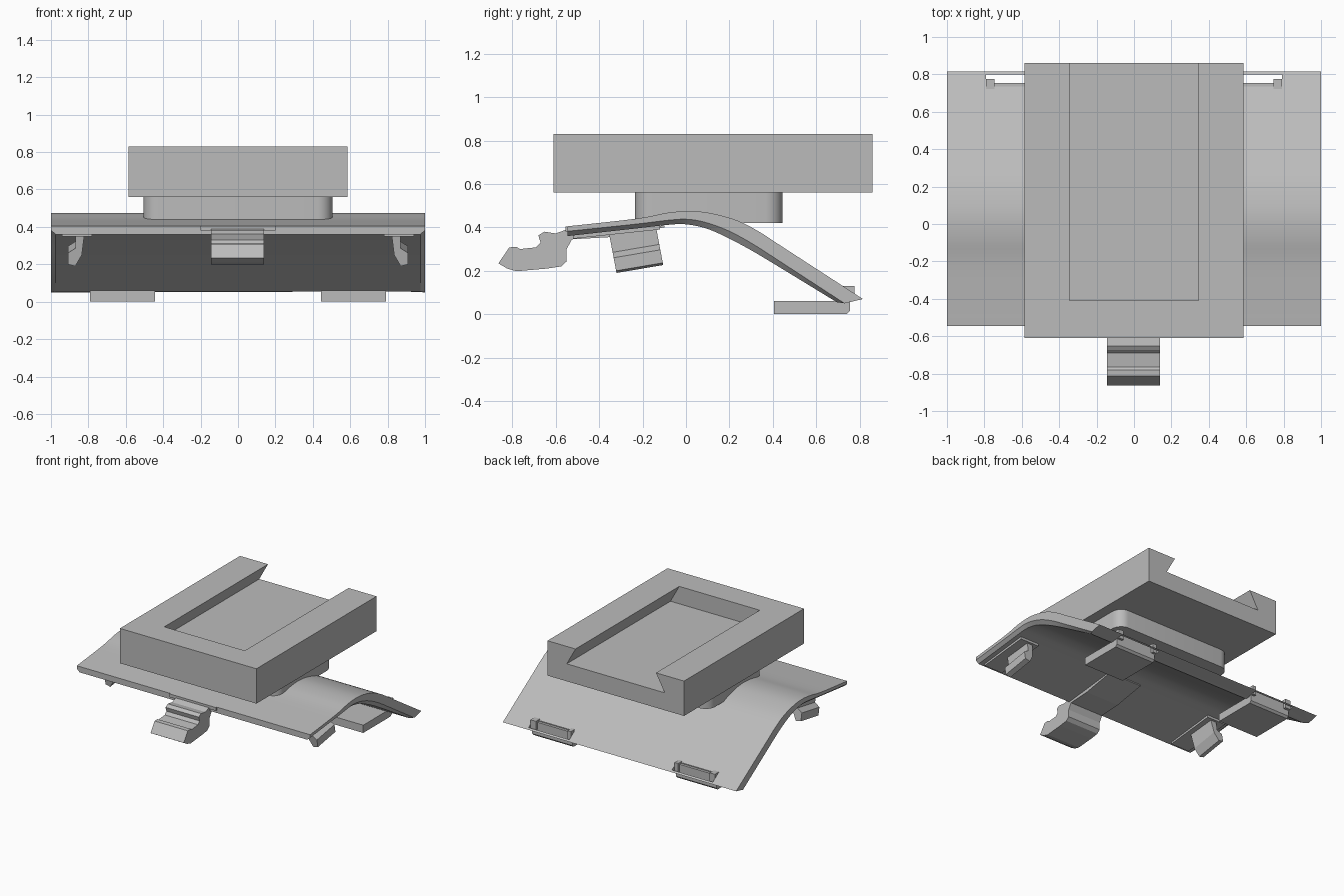
import bpy, bmesh
from mathutils import Vector

cube = bpy.data.objects.get("Cube")
if cube:
    bpy.data.objects.remove(cube, do_unlink=True)

grey = bpy.data.materials.new("plain_grey")
grey.use_nodes = True
colour = (0.5, 0.5, 0.5, 1)
grey.diffuse_color = colour
grey.node_tree.nodes["Principled BSDF"].inputs["Base Color"].default_value = colour


def finish(name, bm):
    """Turn a bmesh into a grey object with sharp edges kept."""
    bmesh.ops.recalc_face_normals(bm, faces=bm.faces)
    mesh = bpy.data.meshes.new(name)
    bm.to_mesh(mesh)
    bm.free()
    mesh.materials.append(grey)
    ob = bpy.data.objects.new(name, mesh)
    bpy.context.collection.objects.link(ob)
    return ob


def loft(name, rings):
    """Skin a list of closed rings and cap both ends."""
    bm = bmesh.new()
    rows = [[bm.verts.new(p) for p in ring] for ring in rings]
    for a, b in zip(rows, rows[1:]):
        for i in range(len(a)):
            j = (i + 1) % len(a)
            bm.faces.new((a[i], a[j], b[j], b[i]))
    bm.faces.new(rows[0])
    bm.faces.new(rows[-1])
    return finish(name, bm)


def prism_x(name, profile, a, b):
    return loft(name, [[(x, y, z) for y, z in profile] for x in (a, b)])


def prism_y(name, profile, a, b):
    return loft(name, [[(x, y, z) for x, z in profile] for y in (a, b)])


def box(name, x, y, z):
    rect = [(y[0], z[0]), (y[1], z[0]), (y[1], z[1]), (y[0], z[1])]
    return prism_x(name, rect, *x)


def activate(ob):
    bpy.ops.object.select_all(action='DESELECT')
    ob.select_set(True)
    bpy.context.view_layer.objects.active = ob


def cut(ob, cutter):
    activate(ob)
    mod = ob.modifiers.new("cut", 'BOOLEAN')
    mod.operation = 'DIFFERENCE'
    mod.object = cutter
    bpy.ops.object.modifier_apply(modifier=mod.name)
    bpy.data.objects.remove(cutter, do_unlink=True)


def smooth(ob):
    activate(ob)
    bpy.ops.object.shade_smooth_by_angle(angle=0.5)


def spline(points, steps=5):
    """Curve passing through all the points."""
    p = [Vector(q) for q in points]
    p = [p[0]] + p + [p[-1]]
    out = []
    for a, b, c, d in zip(p, p[1:], p[2:], p[3:]):
        for k in range(steps):
            t = k / steps
            out.append(b + (c - a) * t / 2 + (2 * a - 5 * b + 4 * c - d) * t * t / 2
                       + (3 * b - a - 3 * c + d) * t ** 3 / 2)
    return out + [p[-1]]


# Curved plate with a chamfered underside rim
top = spline([(-.545, .405), (-.23, .44), (-.08, .468), (.03, .475), (.13, .462),
              (.24, .43), (.34, .378), (.46, .3), (.815, .07)])
rim = spline([(-.545, .382), (-.23, .415), (-.08, .433), (.01, .437), (.1, .42),
              (.2, .382), (.31, .322), (.43, .245), (.73, .05)])
under = spline([(-.545, .36), (-.23, .395), (-.08, .412), (0, .414), (.09, .396),
                (.18, .358), (.29, .3), (.41, .229), (.695, .055)])
plate = loft("curved_plate", [
    [(-1, *t), (1, *t), (1, *m), (.975, *u), (-.975, *u), (-1, *m)]
    for t, m, u in zip(top, rim, under)])
for s in (-1, 1):
    cut(plate, box("slot", (s * .44, s * .79), (.735, .8), (-.1, .3)))
smooth(plate)

# Neck with rounded upright corners
neck = box("neck", (-.505, .505), (-.235, .445), (.42, .56))
bm = bmesh.new()
bm.from_mesh(neck.data)
upright = [e for e in bm.edges if abs(e.verts[0].co.z - e.verts[1].co.z) > .1]
bmesh.ops.bevel(bm, geom=upright, offset=.08, segments=8, profile=.5, affect='EDGES')
bm.to_mesh(neck.data)
bm.free()
smooth(neck)

# Head block with a dovetail channel open at the back
head = box("head_block", (-.585, .585), (-.61, .86), (.56, .83))
dovetail = [(-.42, .695), (.42, .695), (.345, .83), (.345, .9), (-.345, .9), (-.345, .83)]
cut(head, prism_y("channel", dovetail, -.41, .95))

# Front latch: hooked lever running into a pad under the plate
latch = [(-.864, .234), (-.814, .308), (-.78, .31), (-.765, .3), (-.69, .308),
         (-.67, .33), (-.68, .363), (-.653, .38), (-.6, .372), (-.55, .39),
         (-.1, .408), (-.1, .4), (-.35, .355), (-.525, .345), (-.55, .3),
         (-.55, .243), (-.575, .22), (-.643, .21), (-.78, .198), (-.823, .21)]
prism_x("front_latch", latch, -.145, .14)
box("latch_collar", (-.2, .2), (-.555, -.5), (.38, .405))

foot = [(.405, 0), (.74, 0), (.755, .015), (.755, .115), (.735, .115),
        (.735, .06), (.405, .06)]
hook = [(.87, .19), (.91, .2), (.91, .26), (.87, .285), (.87, .37), (.82, .37),
        (.835, .25)]
pad = [(-.52, .348), (-.12, .39), (-.12, .41), (-.52, .37)]

for s, side in ((1, "left"), (-1, "right")):
    # Rear foot, reaching up through its slot
    prism_x(side + "_foot", foot, s * .445, s * .79)
    for end, a, b in (("outer", .745, .79), ("inner", .445, .475)):
        box(f"{side}_{end}_foot_stud", (s * a, s * b), (.7, .775), (.06, .13))
    # Leaning side hook and its pad
    loft(side + "_side_hook", [
        [(s * x, y - (z - .19) * .19, z + (y + .32) * .17) for x, z in hook]
        for y in (-.32, -.105)])
    prism_x(side + "_hook_pad", pad, s * .78, s * .94)

bpy.ops.object.select_all(action='DESELECT')
